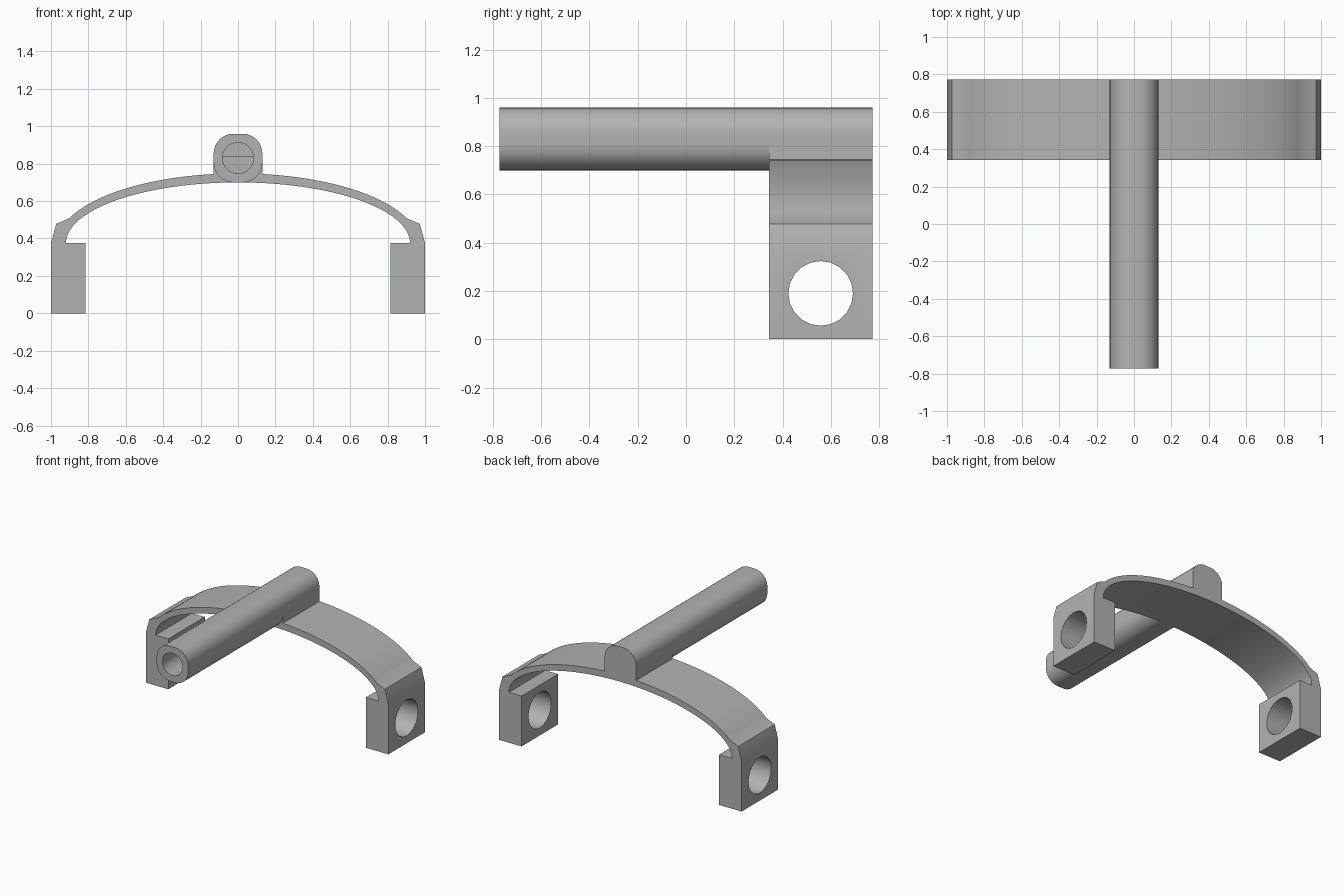
import bpy
import bmesh
from math import sin, cos, pi, radians
from mathutils import Matrix

if "Cube" in bpy.data.objects:
    bpy.data.objects.remove(bpy.data.objects["Cube"])

grey = bpy.data.materials.new("plain grey")
grey.use_nodes = True
colour = (0.45, 0.45, 0.45, 1)
grey.diffuse_color = colour
grey.node_tree.nodes["Principled BSDF"].inputs["Base Color"].default_value = colour

FRONT, BACK = 0.343, 0.773      # depth range of the arch


def extrude(name, outline, y0, y1):
    """Extrude an x-z outline along y."""
    bm = bmesh.new()
    face = bm.faces.new([bm.verts.new((x, y0, z)) for x, z in outline])
    moved = bmesh.ops.extrude_face_region(bm, geom=[face])["geom"]
    verts = [v for v in moved if isinstance(v, bmesh.types.BMVert)]
    bmesh.ops.translate(bm, verts=verts, vec=(0, y1 - y0, 0))
    bmesh.ops.recalc_face_normals(bm, faces=bm.faces)
    return finish_mesh(name, bm)


def finish_mesh(name, bm):
    mesh = bpy.data.meshes.new(name)
    bm.to_mesh(mesh)
    bm.free()
    mesh.materials.append(grey)
    obj = bpy.data.objects.new(name, mesh)
    bpy.context.collection.objects.link(obj)
    return obj


def cylinder(name, radius, length, centre, axis, sides):
    bm = bmesh.new()
    turn = Matrix.Rotation(pi / 2, 4, axis)
    bmesh.ops.create_cone(bm, cap_ends=True, segments=sides, radius1=radius,
                          radius2=radius, depth=length,
                          matrix=Matrix.Translation(centre) @ turn)
    return finish_mesh(name, bm)


def combine(obj, tool, operation):
    """Apply a boolean and remove the helper."""
    mod = obj.modifiers.new("combine", "BOOLEAN")
    mod.operation, mod.object, mod.solver = operation, tool, "EXACT"
    bpy.context.view_layer.objects.active = obj
    bpy.ops.object.modifier_apply(modifier=mod.name)
    bpy.data.objects.remove(tool)


def smooth(obj):
    bpy.ops.object.select_all(action="DESELECT")
    obj.select_set(True)
    bpy.context.view_layer.objects.active = obj
    bpy.ops.object.shade_smooth_by_angle(angle=radians(32))


def arc(a, b, start, end, steps, cx=0, cz=0.375):
    """Points on an ellipse, angles in degrees."""
    angles = [radians(start + (end - start) * i / steps) for i in range(steps + 1)]
    return [(cx + a * cos(t), cz + b * sin(t)) for t in angles]


# Arched bracket: right half outline from crown to lug and back, then mirrored
outer = arc(0.965, 0.373, 90, 21, 20)
lug = [(0.972, 0.478), (1, 0.375), (1, 0), (0.815, 0), (0.815, 0.375)]
inner = arc(0.92, 0.325, 0, 90, 24)
half = outer + lug + inner
mirrored = [(-x, z) for x, z in reversed(half[1:-1])]
bracket = extrude("arched_bracket", half + mirrored, FRONT, BACK)

# Round holes through the lugs
for side in (-1, 1):
    cutter = cylinder("lug_hole_cutter", 0.134, 0.5,
                      (side * 0.95, (FRONT + BACK) / 2, 0.19), "Y", 20)
    combine(bracket, cutter, "DIFFERENCE")

# Straight saddle that joins the tube to the crown
saddle = extrude("saddle", [(-0.13, 0.72), (0.13, 0.72), (0.13, 0.84), (-0.13, 0.84)],
                 FRONT, BACK)
smooth(bracket)

# Tube with a rounded square section and a blind bore
r, reach = 0.105, 0.025
section = []
for start, sx, sz in ((0, 1, 1), (90, -1, 1), (180, -1, -1), (270, 1, -1)):
    section += arc(r, r, start, start + 90, 8, sx * reach, 0.83 + sz * reach)
tube = extrude("tube", section, -0.773, BACK)
bore = cylinder("bore_cutter", 0.083, 1.5, (0, -0.1, 0.83), "X", 32)
combine(tube, bore, "DIFFERENCE")
smooth(tube)
